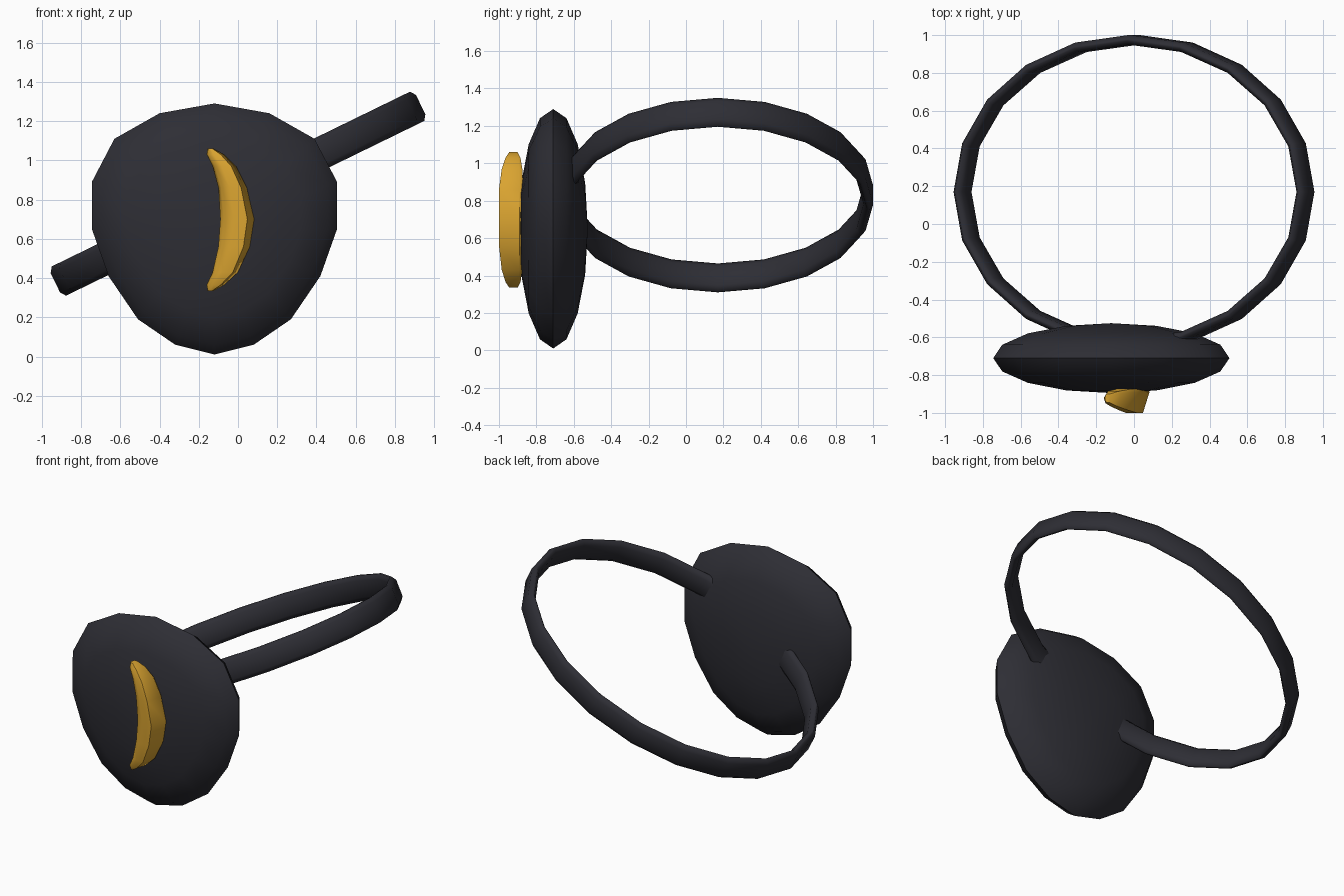
import bpy, math
from mathutils import Vector

cube = bpy.data.objects.get("Cube")
if cube:
    bpy.data.objects.remove(cube, do_unlink=True)


def material(name, rgb):
    m = bpy.data.materials.new(name)
    m.use_nodes = True
    m.diffuse_color = (*rgb, 1)
    bsdf = next(n for n in m.node_tree.nodes if n.type == 'BSDF_PRINCIPLED')
    bsdf.inputs["Base Color"].default_value = (*rgb, 1)
    bsdf.inputs["Roughness"].default_value = 0.7
    return m


def loft(name, rings, mat, closed=False, caps=True, angle=60):
    """Skin a list of equal-length point rings into one smooth mesh."""
    n, count = len(rings[0]), len(rings)
    verts = [p for ring in rings for p in ring]
    faces = []
    for i in range(count if closed else count - 1):
        a, b = i * n, (i + 1) % count * n
        for j in range(n):
            k = (j + 1) % n
            faces.append((a + j, a + k, b + k, b + j))
    if caps and not closed:
        faces += [tuple(reversed(range(n))), tuple(range((count - 1) * n, count * n))]
    mesh = bpy.data.meshes.new(name)
    mesh.from_pydata(verts, [], faces)
    mesh.materials.append(mat)
    obj = bpy.data.objects.new(name, mesh)
    bpy.context.collection.objects.link(obj)
    bpy.ops.object.select_all(action='DESELECT')
    obj.select_set(True)
    bpy.context.view_layer.objects.active = obj
    bpy.ops.object.mode_set(mode='EDIT')
    bpy.ops.mesh.select_all(action='SELECT')
    bpy.ops.mesh.remove_doubles(threshold=0.0001)
    bpy.ops.mesh.normals_make_consistent(inside=False)
    bpy.ops.object.mode_set(mode='OBJECT')
    bpy.ops.object.shade_smooth_by_angle(angle=math.radians(angle))
    return obj


charcoal = material("charcoal cloth", (0.027, 0.027, 0.035))
gold = material("golden yellow", (0.70, 0.37, 0.03))

# Patch: lens with a rounded shield outline, mirrored about its own centre
centre = Vector((-0.12, -0.71, 0.65))
half = [(0, 0.64), (0.28, 0.59), (0.51, 0.46), (0.625, 0.24), (0.625, 0),
        (0.54, -0.24), (0.39, -0.46), (0.20, -0.59), (0, -0.64)]
outline = half + [(-x, z) for x, z in reversed(half[1:-1])]
lens = []
for i in range(9):
    a = math.pi * (i / 8 - 0.5)
    lens.append([centre + Vector((x * math.cos(a), 0.185 * math.sin(a), z * math.cos(a)))
                 for x, z in outline])
loft("eye_patch", lens, charcoal, caps=False)

# Strap: tilted oval band with softened edges, passing through the patch
tilt = math.radians(26)
along = Vector((math.cos(tilt), 0, math.sin(tilt)))
across = Vector((-math.sin(tilt), 0, math.cos(tilt)))
quarter = [(0.026, 0.055), (0.006, 0.083)]
section = (quarter + [(-r, v) for r, v in reversed(quarter)]
           + [(-r, -v) for r, v in quarter] + [(r, -v) for r, v in reversed(quarter)])
band = []
for i in range(20):
    a = math.tau * i / 20
    band.append([Vector((0, 0.17, 0.83)) + along * (1.01 + r) * math.cos(a)
                 + Vector((0, (0.805 + r) * math.sin(a), 0)) + across * v
                 for r, v in section])
loft("head_strap", band, charcoal, closed=True)

# Crescent emblem: stations of height, inner x, outer x, front y, back y
stations = [(1.06, -0.155, -0.125, -0.945, -0.90), (1.03, -0.16, -0.07, -0.965, -0.885),
            (0.97, -0.13, -0.01, -0.985, -0.875), (0.86, -0.10, 0.045, -1.0, -0.87),
            (0.70, -0.09, 0.082, -1.0, -0.87), (0.56, -0.10, 0.06, -1.0, -0.87),
            (0.43, -0.13, 0.0, -0.985, -0.875), (0.365, -0.16, -0.07, -0.965, -0.885),
            (0.335, -0.155, -0.125, -0.945, -0.90)]
profile = [(0, 0.45), (0.1, 0.8), (0.4, 1), (0.8, 1), (1, 0.15), (0.9, 0), (0.25, 0)]
crescent = [[Vector((xi + (xo - xi) * s, yb + (yf - yb) * d, z)) for s, d in profile]
            for z, xi, xo, yf, yb in stations]
loft("crescent_emblem", crescent, gold, angle=50)
